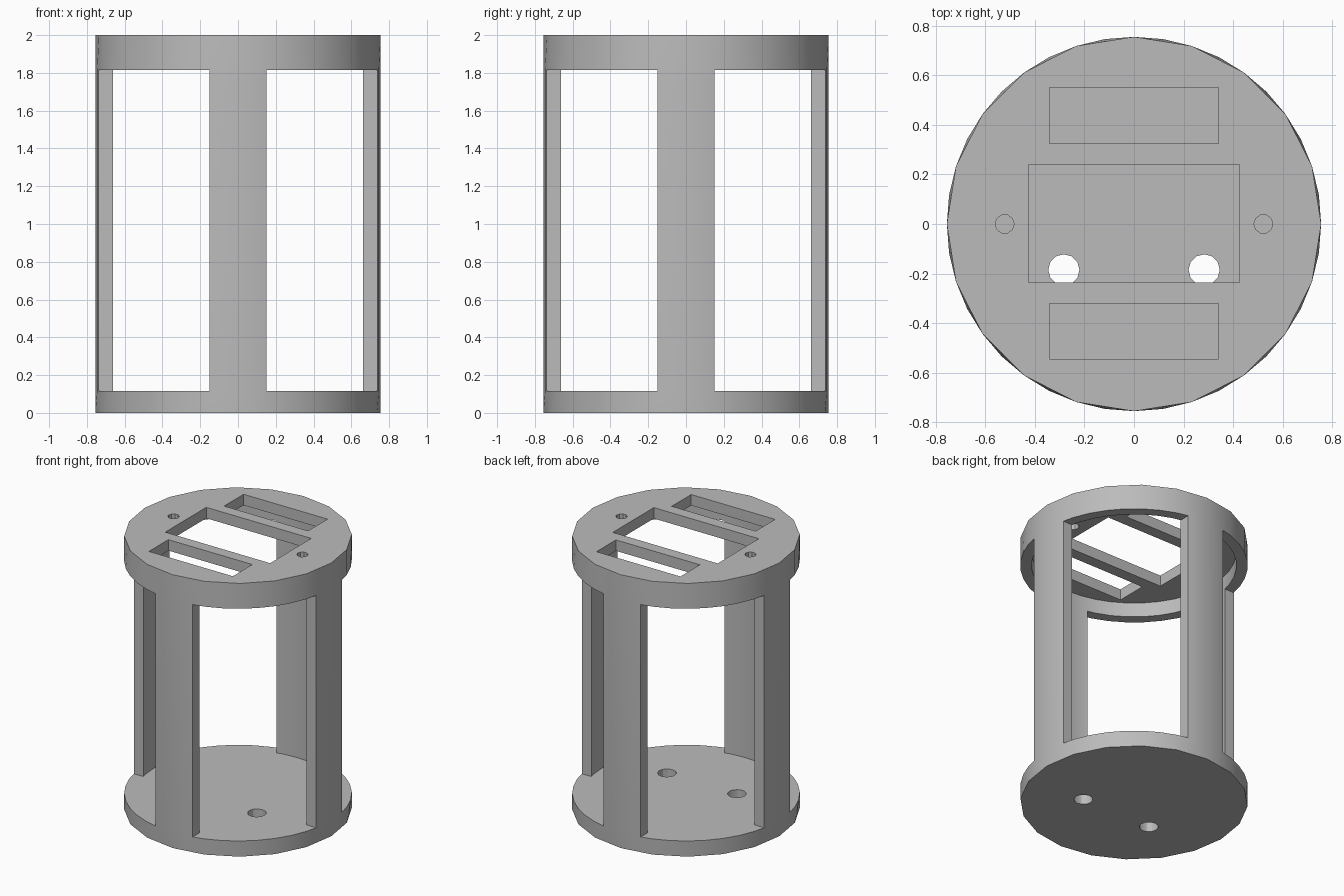
import bpy, bmesh
from math import cos, sin, pi

R_OUT, R_IN, HEIGHT = 0.755, 0.68, 2.0
FLOOR, LINTEL, CEILING = 0.115, 1.815, 1.92
POST = 0.15          # half width of each post
SEGMENTS = 40

cube = bpy.data.objects.get("Cube")
if cube:
    bpy.data.objects.remove(cube, do_unlink=True)

grey = bpy.data.materials.new("plain grey")
grey.use_nodes = True
grey.diffuse_color = (0.5, 0.5, 0.5, 1)
grey.node_tree.nodes["Principled BSDF"].inputs["Base Color"].default_value = (0.5, 0.5, 0.5, 1)


def loft(name, rings):
    """Closed solid from a stack of equal-length point rings."""
    bm = bmesh.new()
    loops = [[bm.verts.new(p) for p in ring] for ring in rings]
    n = len(loops[0])
    for low, high in zip(loops, loops[1:]):
        for i in range(n):
            j = (i + 1) % n
            bm.faces.new((low[i], low[j], high[j], high[i]))
    bm.faces.new(loops[0][::-1])
    bm.faces.new(loops[-1])
    bmesh.ops.recalc_face_normals(bm, faces=bm.faces)
    mesh = bpy.data.meshes.new(name)
    bm.to_mesh(mesh)
    bm.free()
    mesh.materials.append(grey)
    obj = bpy.data.objects.new(name, mesh)
    bpy.context.collection.objects.link(obj)
    return obj


def circle(r, z, n, x=0, y=0, coarse=False):
    """Ring of points; coarse pulls every second point onto the chord."""
    points = []
    for i in range(n):
        k = r * cos(2 * pi / n) if coarse and i % 2 else r
        a = 2 * pi * i / n
        points.append((x + k * cos(a), y + k * sin(a), z))
    return points


def cylinder(name, r, z0, z1, n, x=0, y=0):
    return loft(name, [circle(r, z, n, x, y) for z in (z0, z1)])


def box(name, x0, x1, y0, y1, z0, z1):
    return loft(name, [[(x0, y0, z), (x1, y0, z), (x1, y1, z), (x0, y1, z)]
                       for z in (z0, z1)])


# Round housing: coarse rims at both ends, rounder through the posts
housing = loft("housing", [
    circle(R_OUT, z, SEGMENTS, coarse=z in (0, HEIGHT))
    for z in (0, FLOOR, LINTEL, HEIGHT)])

# Hollow inside between floor and top plate
cutters = [cylinder("cavity_cutter", R_IN, FLOOR, CEILING, SEGMENTS)]

# Four large openings leave four upright posts
for sx in (-1, 1):
    for sy in (-1, 1):
        xs, ys = sorted((sx * POST, sx)), sorted((sy * POST, sy))
        cutters.append(box("window_cutter", *xs, *ys, FLOOR, LINTEL))

# Rectangular slots in the top plate
for half, y0, y1 in ((0.34, 0.325, 0.55), (0.425, -0.235, 0.24), (0.34, -0.545, -0.32)):
    cutters.append(box("slot_cutter", -half, half, y0, y1, 1.87, 2.1))

# Small screw holes in the top plate, larger cable holes in the floor
for side in (-1, 1):
    cutters.append(cylinder("screw_cutter", 0.038, 1.87, 2.1, 10, side * 0.522, 0))
    cutters.append(cylinder("cable_cutter", 0.063, -0.1, 0.2, 12, side * 0.283, -0.185))

bpy.ops.object.select_all(action='DESELECT')
bpy.context.view_layer.objects.active = housing
housing.select_set(True)
for cutter in cutters:
    cutter.hide_render = True
    mod = housing.modifiers.new("cut", 'BOOLEAN')
    mod.operation, mod.solver, mod.object = 'DIFFERENCE', 'EXACT', cutter
    bpy.ops.object.modifier_apply(modifier=mod.name)
    bpy.data.objects.remove(cutter, do_unlink=True)

bpy.ops.object.shade_smooth_by_angle()
